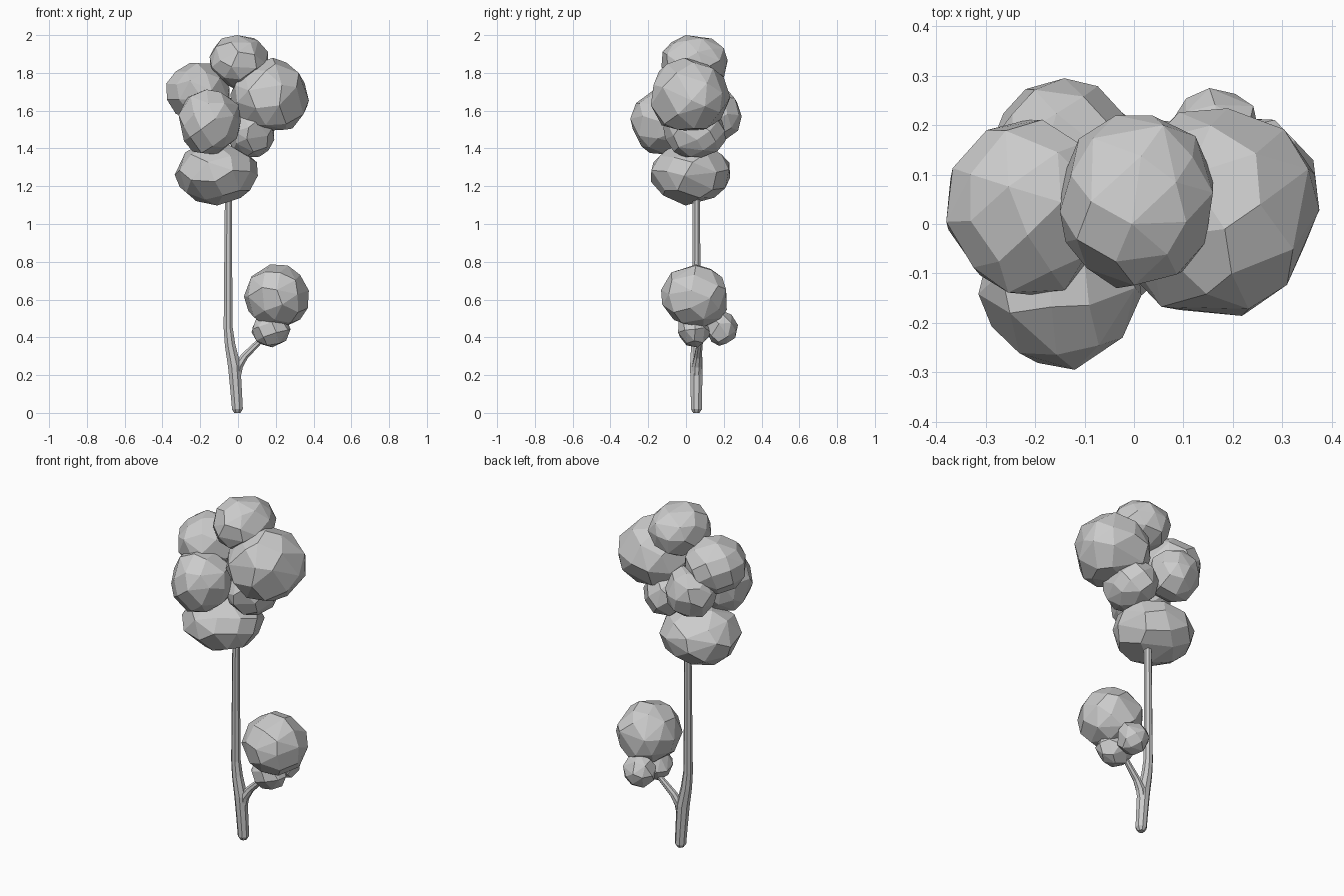
import bpy, bmesh, math, random
from mathutils import Vector, Euler

if "Cube" in bpy.data.objects:
    bpy.data.objects.remove(bpy.data.objects["Cube"])


def finish(bm, name):
    bmesh.ops.recalc_face_normals(bm, faces=bm.faces[:])
    me = bpy.data.meshes.new(name)
    bm.to_mesh(me)
    bm.free()
    ob = bpy.data.objects.new(name, me)
    bpy.context.collection.objects.link(ob)
    return ob


# faceted leaf clump: convex hull of evenly spread points, fitted to a box
def clump(name, center, radii, count, seed):
    rng = random.Random(seed)
    rot = Euler([rng.uniform(0, 6.28) for _ in range(3)]).to_matrix()
    pts = []
    for i in range(count):
        z = 1 - (2 * i + 1) / count
        a = i * math.pi * (3 - math.sqrt(5)) + rng.uniform(-.2, .2)
        r = math.sqrt(1 - z * z)
        p = Vector((r * math.cos(a), r * math.sin(a), z))
        pts.append(rot @ p * rng.uniform(.97, 1.04))
    lo = [min(p[k] for p in pts) for k in range(3)]
    hi = [max(p[k] for p in pts) for k in range(3)]
    bm = bmesh.new()
    for p in pts:
        bm.verts.new([center[k] + radii[k] * (2 * (p[k] - lo[k]) / (hi[k] - lo[k]) - 1)
                      for k in range(3)])
    res = bmesh.ops.convex_hull(bm, input=bm.verts[:])
    junk = {g for g in res["geom_interior"] if isinstance(g, bmesh.types.BMVert)}
    bmesh.ops.delete(bm, geom=list(junk), context='VERTS')
    bmesh.ops.dissolve_limit(bm, angle_limit=math.radians(9),
                             verts=bm.verts[:], edges=bm.edges[:])
    return finish(bm, name)


# tapered tube through (x, y, z, radius) stations
def limb(name, stations, sides=8):
    bm = bmesh.new()
    pos = [Vector(s[:3]) for s in stations]
    rings = []
    for i, s in enumerate(stations):
        d = (pos[min(i + 1, len(pos) - 1)] - pos[max(i - 1, 0)]).normalized()
        u = Vector((0, 1, 0)).cross(d).normalized()
        v = d.cross(u)
        rings.append([bm.verts.new(pos[i] + s[3] * (u * math.cos(t) + v * math.sin(t)))
                      for t in (2 * math.pi * (j + .5) / sides for j in range(sides))])
    for a, b in zip(rings, rings[1:]):
        for j in range(sides):
            k = (j + 1) % sides
            bm.faces.new((a[j], a[k], b[k], b[j]))
    bm.faces.new(rings[0][::-1])
    bm.faces.new(rings[-1])
    return finish(bm, name)


# trunk with rounded foot, and the side branch
limb("trunk", [(-.003, .055, 0, .018), (-.003, .055, .02, .031), (-.01, .055, .12, .033),
               (-.02, .055, .25, .036), (-.042, .055, .36, .03), (-.052, .055, .45, .026),
               (-.052, .055, .75, .023), (-.05, .055, 1.25, .02)])
limb("branch", [(-.012, .056, .18, .026), (.002, .058, .25, .027), (.035, .064, .3, .021),
                (.12, .075, .385, .016), (.17, .08, .46, .015)])

# leaf clumps: name, center, radii, point count, seed
CLUMPS = [
    ("crown_top", (.005, .045, 1.855), (.155, .175, .145), 38, 21),
    ("crown_left", (-.213, .033, 1.7), (.167, .178, .153), 38, 11),
    ("crown_right", (.167, .024, 1.685), (.208, .21, .195), 38, 32),
    ("crown_front", (-.15, -.125, 1.54), (.165, .17, .172), 38, 13),
    ("crown_back", (-.145, .155, 1.57), (.14, .14, .135), 36, 14),
    ("crown_inner", (.065, .045, 1.487), (.127, .165, .134), 36, 15),
    ("crown_bottom", (-.115, .024, 1.262), (.22, .21, .164), 38, 46),
    ("side_large", (.203, .042, .62), (.172, .174, .166), 38, 37),
    ("side_small_front", (.175, .045, .437), (.103, .087, .09), 28, 18),
    ("side_small_back", (.165, .19, .45), (.09, .085, .095), 26, 19),
]
for c in CLUMPS:
    clump(*c)
